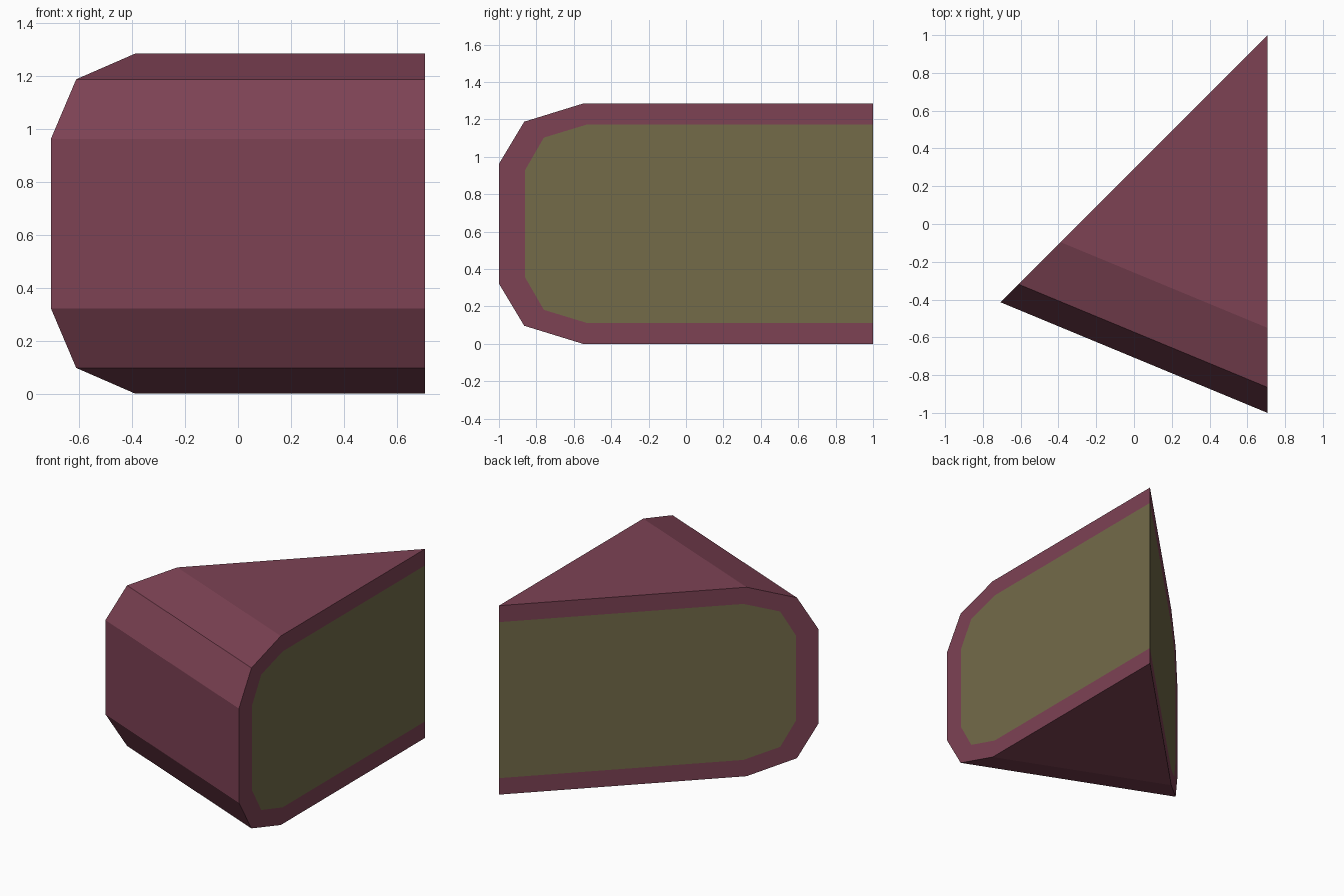
import bpy, bmesh, math

if "Cube" in bpy.data.objects:
    bpy.data.objects.remove(bpy.data.objects["Cube"])


def srgb(r, g, b):
    return tuple(((c / 255 + 0.055) / 1.055) ** 2.4 for c in (r, g, b)) + (1,)


def material(name, colour):
    m = bpy.data.materials.new(name)
    m.diffuse_color = colour
    m.use_nodes = True
    m.node_tree.nodes["Principled BSDF"].inputs["Base Color"].default_value = m.diffuse_color
    return m


H = 1.285                       # slice height
TIP = (math.sqrt(0.5), 1.0)     # point of the wedge
ANGLES = [math.radians(-135), math.radians(-90)]

# Half profiles (radius, height); the lower half is mirrored to the top
outer = [(0, 0), (1.55, 0), (1.865, 0.097), (2.0, 0.322)]
inner = [(0, 0.112), (1.53, 0.112), (1.76, 0.182), (1.86, 0.355)]


def full(p):
    return p + [(r, H - z) for r, z in reversed(p)]


outer, inner = full(outer), full(inner)
bm = bmesh.new()


def ring(profile, a):
    return [bm.verts.new((TIP[0] + r * math.cos(a), TIP[1] + r * math.sin(a), z))
            for r, z in profile]


# Cut sides: icing border around the filling
rims = []
for a in ANGLES:
    o, i = ring(outer, a), ring(inner, a)
    rims.append(o)
    for k in range(len(o) - 1):
        bm.faces.new((o[k], o[k + 1], i[k + 1], i[k]))
    bm.faces.new(i).material_index = 1

# Icing: bottom, rounded outside and top
for k in range(len(outer) - 1):
    bm.faces.new((rims[0][k], rims[0][k + 1], rims[1][k + 1], rims[1][k]))

bmesh.ops.remove_doubles(bm, verts=bm.verts, dist=1e-4)
bmesh.ops.recalc_face_normals(bm, faces=bm.faces)
mesh = bpy.data.meshes.new("cake_slice")
bm.to_mesh(mesh)
bm.free()
mesh.materials.append(material("plum icing", srgb(125, 66, 84)))
mesh.materials.append(material("olive filling", srgb(115, 107, 73)))
bpy.context.collection.objects.link(bpy.data.objects.new("cake_slice", mesh))
